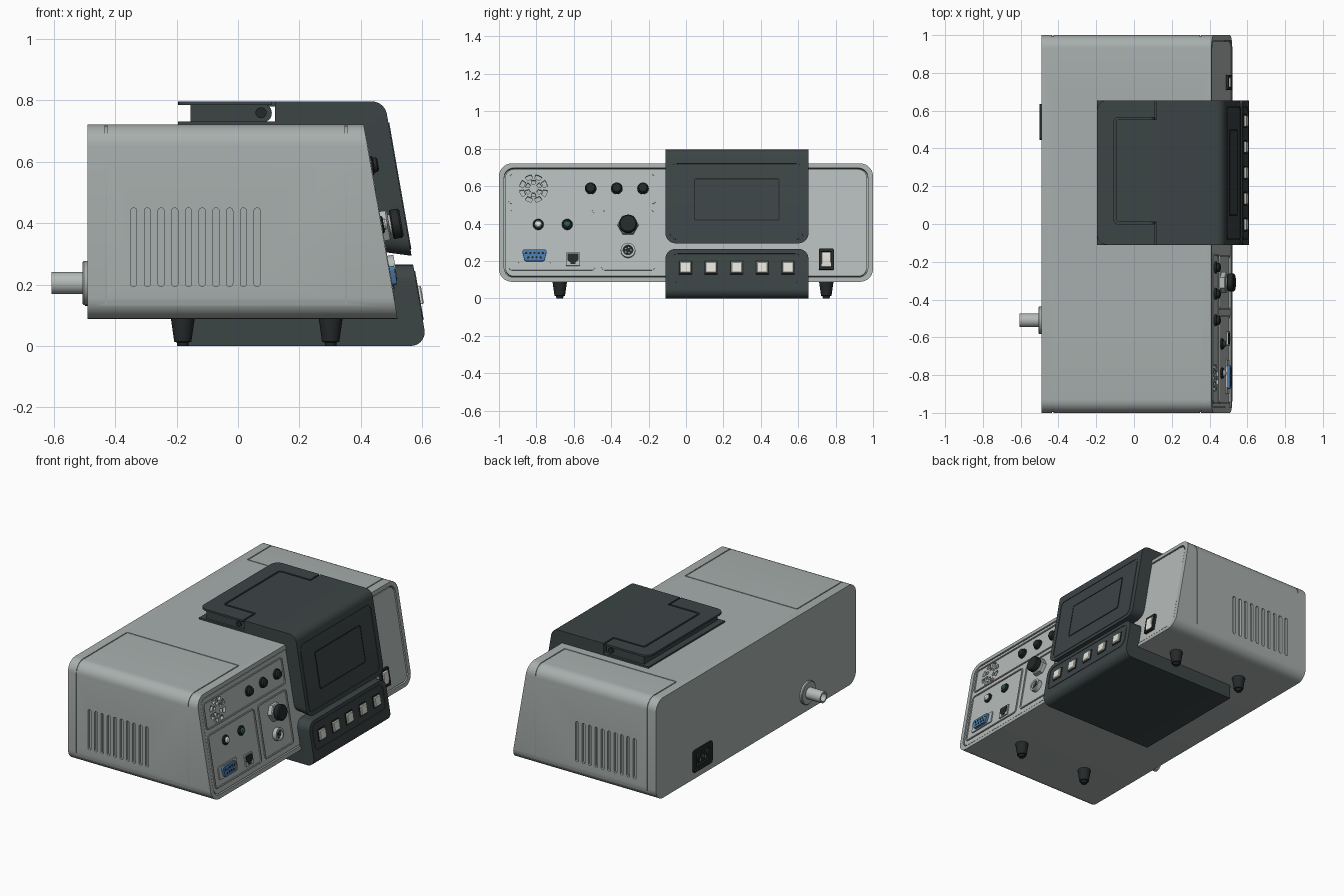
import bpy, bmesh
from math import sin, cos, tan, pi, atan, radians
from mathutils import Matrix, Vector

if "Cube" in bpy.data.objects:
    bpy.data.objects.remove(bpy.data.objects["Cube"])

T = 0.1746                       # backward lean of the control face
A = atan(T)
BODY_X, MOD_X = 0.5357, 0.617    # face planes: x = X - T * z

def mat(name, *rgb):
    m = bpy.data.materials.new(name)
    m.diffuse_color = (*rgb, 1)
    m.use_nodes = True
    m.node_tree.nodes["Principled BSDF"].inputs["Base Color"].default_value = m.diffuse_color
    return m

GREY = mat("case_grey", 0.39, 0.43, 0.42)
PANEL = mat("panel_grey", 0.46, 0.50, 0.49)
DARK = mat("charcoal", 0.045, 0.058, 0.059)
BLACK = mat("black", 0.018, 0.022, 0.022)
WHITE = mat("off_white", 0.78, 0.78, 0.72)
BLUE = mat("blue", 0.07, 0.20, 0.42)
GREEN = mat("green", 0.03, 0.11, 0.08)

def frame(u, v, o=(0, 0, 0)):
    u, v = Vector(u), Vector(v)
    n = u.cross(v)
    return Matrix([(u[k], v[k], n[k], o[k]) for k in range(3)] + [(0, 0, 0, 1)])

def face(X, y, z):
    return frame((0, 1, 0), (-sin(A), 0, cos(A)), (X - T * z, y, z))

XY = frame((1, 0, 0), (0, 1, 0))
YZ = frame((0, 1, 0), (0, 0, 1))
XZ = frame((1, 0, 0), (0, 0, 1))     # third axis is -y

def back(y, z):
    return frame((0, -1, 0), (0, 0, 1), (-0.49, y, z))

def circle(r, n=32, cx=0, cy=0):
    return [(cx + r * cos(2 * pi * i / n), cy + r * sin(2 * pi * i / n)) for i in range(n)]

def fillet(pts, radii, n=7):
    """Round the corners of a 2D outline."""
    out = []
    for i, (p, r) in enumerate(zip(pts, radii)):
        p, a, b = (Vector((*q, 0)) for q in (p, pts[i - 1], pts[(i + 1) % len(pts)]))
        if not r:
            out.append((p.x, p.y))
            continue
        d, e = (a - p).normalized(), (b - p).normalized()
        half = d.angle(e) / 2
        c = p + (d + e).normalized() * (r / sin(half))
        s = (p + d * (r / tan(half)) - c).normalized()
        f = (p + e * (r / tan(half)) - c).normalized()
        for k in range(n + 1):
            q = c + s.slerp(f, k / n).normalized() * r
            out.append((q.x, q.y))
    return out

def rrect(w, h, r, cx=0, cy=0):
    x, y = w / 2, h / 2
    return fillet([(cx - x, cy - y), (cx + x, cy - y), (cx + x, cy + y), (cx - x, cy + y)], [r] * 4)

def smooth(bm):
    bm.normal_update()
    for f in bm.faces:
        f.smooth = True
    for e in bm.edges:
        e.smooth = len(e.link_faces) == 2 and e.calc_face_angle(0) < radians(30)

def skin(bm, M, sections, loop=False):
    """Skin a stack of equal-count outlines, capped or closed into a loop."""
    rings = [[bm.verts.new(M @ Vector((p[0], p[1], w))) for p in pts] for pts, w in sections]
    n = len(rings[0])
    for a, b in list(zip(rings, rings[1:])) + ([(rings[-1], rings[0])] if loop else []):
        for i in range(n):
            bm.faces.new((a[i], a[(i + 1) % n], b[(i + 1) % n], b[i]))
    if not loop:
        bm.faces.new(rings[0][::-1])
        bm.faces.new(rings[-1])

def finish(name, bm, m=None):
    bmesh.ops.recalc_face_normals(bm, faces=bm.faces[:])
    smooth(bm)
    me = bpy.data.meshes.new(name)
    bm.to_mesh(me)
    bm.free()
    o = bpy.data.objects.new(name, me)
    bpy.context.scene.collection.objects.link(o)
    if m:
        me.materials.append(m)
    return o

def loft(name, M, sections, m, loop=False):
    bm = bmesh.new()
    skin(bm, M, sections, loop)
    return finish(name, bm, m)

def prism(name, M, pts, w0, w1, m):
    return loft(name, M, [(pts, w0), (pts, w1)], m)

def turned(name, M, prof, m, n=32):
    return loft(name, M, [(circle(r, n), w) for r, w in prof], m)

def plate(name, X, y0, y1, z0, z1, r, w0, w1, m):
    return prism(name, face(X, (y0 + y1) / 2, (z0 + z1) / 2), rrect(y1 - y0, (z1 - z0) / cos(A), r), w0, w1, m)

def rim(name, M, w, h, r, t, w0, w1, m):
    o, i = rrect(w, h, r), rrect(w - 2 * t, h - 2 * t, max(r - t, 0.002))
    return loft(name, M, [(o, w0), (o, w1), (i, w1), (i, w0)], m, loop=True)

def face_rim(name, X, y0, y1, z0, z1, r, t, w1, m):
    return rim(name, face(X, (y0 + y1) / 2, (z0 + z1) / 2), y1 - y0, (z1 - z0) / cos(A), r, t, -0.01, w1, m)

def cut(obj, prisms):
    """Subtract separate prisms, joined in one cutter mesh."""
    bm = bmesh.new()
    for M, pts, w0, w1 in prisms:
        skin(bm, M, [(pts, w0), (pts, w1)])
    c = finish("cutter", bm)
    c.hide_render = True
    b = obj.modifiers.new("cut", "BOOLEAN")
    b.object, b.operation, b.solver = c, "DIFFERENCE", "EXACT"
    bpy.context.view_layer.objects.active = obj
    bpy.ops.object.modifier_apply(modifier="cut")
    bpy.data.objects.remove(c)
    bm = bmesh.new()
    bm.from_mesh(obj.data)
    smooth(bm)
    bm.to_mesh(obj.data)
    bm.free()

# Main case: rounded section along x, front end leaned back
case = prism("case", YZ, rrect(2, 0.634, 0.07, 0, 0.405), -0.49, 0.5, GREY)
for v in case.data.vertices:
    if v.co.x > 0:
        v.co.x = BODY_X - T * v.co.z
cutters = [(face(BODY_X, 0, 0.405), rrect(1.944, 0.593, 0.05), -0.03, 0.03)]
for s, ye in ((1, 0.71), (-1, -0.495)):
    for i in range(10):          # side vents
        cutters.append((XZ, rrect(0.02, 0.255, 0.009, -0.34 + i * 0.0447, 0.322), s - 0.015, s + 0.015))
    arc = [(s * (0.93 + 0.066 * cos(k * pi / 16)), 0.652 + 0.066 * sin(k * pi / 16)) for k in range(9)]
    strip = [(ye, 0.74), (s * 1.02, 0.74), (s * 1.02, 0.06), (s * 0.996, 0.06)] + arc + [(ye, 0.718)]
    for xg in (-0.43, 0.352):    # end-cover seams
        cutters.append((YZ, strip, xg - 0.003, xg + 0.003))
    cutters.append((XY, rrect(0.774, 0.006, 0, -0.039, ye), 0.718, 0.74))
cut(case, cutters)

# Front panel with radial grille
panel = plate("front_panel", BODY_X, -0.966, 0.966, 0.119, 0.691, 0.045, -0.035, -0.004, PANEL)
slots = []
for r0, r1, n, gap in ((0.024, 0.044, 6, 0.22), (0.052, 0.075, 8, 0.14)):
    for i in range(n):
        a0, a1 = 2 * pi * i / n + gap, 2 * pi * (i + 1) / n - gap
        an = [a0 + (a1 - a0) * k / 5 for k in range(6)]
        slots.append((face(BODY_X, -0.815, 0.588), [(r1 * cos(a), r1 * sin(a)) for a in an]
                      + [(r0 * cos(a), r0 * sin(a)) for a in an[::-1]], -0.02, 0.02))
cut(panel, slots)
for y0, y1, z0, z1 in ((-0.95, -0.16, 0.505, 0.67), (-0.95, -0.485, 0.15, 0.478), (-0.452, -0.165, 0.15, 0.478)):
    face_rim("panel_border", BODY_X, y0, y1, z0, z1, 0.022, 0.008, 0.002, PANEL)

# Knobs, indicator lamps, push button and round socket
for y in (-0.51, -0.37, -0.23):
    turned("knob", face(BODY_X, y, 0.588), [(0.031, -0.01), (0.031, 0.006), (0.025, 0.009), (0.023, 0.02), (0.017, 0.024)], BLACK)
for y, m in ((-0.79, WHITE), (-0.635, GREEN)):
    M = face(BODY_X, y, 0.395)
    turned("lamp_bezel", M, [(0.029, -0.01), (0.029, 0.004), (0.024, 0.008)], BLACK)
    turned("lamp", M, [(0.019, 0), (0.019, 0.012), (0.014, 0.019), (0.006, 0.022)], m)
M = face(BODY_X, -0.31, 0.39)
turned("button_nut", M, [(0.056, -0.01), (0.056, 0.02), (0.05, 0.025)], PANEL, 6)
turned("button_collar", M, [(0.034, 0.02), (0.034, 0.035)], PANEL)
turned("push_button", M, [(0.045, 0.032), (0.048, 0.036), (0.048, 0.06), (0.042, 0.066)], BLACK)
M = face(BODY_X, -0.31, 0.255)
o, i = circle(0.039), circle(0.026)
loft("socket_ring", M, [(o, -0.01), (o, 0.022), (i, 0.022), (i, -0.01)], PANEL, loop=True)
turned("socket_core", M, [(0.027, -0.01), (0.027, 0.008)], BLACK)
for k in range(5):
    a = k * 2 * pi / 5
    prism("socket_pin", M, circle(0.004, 10, 0.015 * cos(a), 0.015 * sin(a)), 0, 0.014, PANEL)

# Serial port and network jack
M = face(BODY_X, -0.81, 0.228)
prism("serial_plate", M, rrect(0.18, 0.078, 0.008), -0.01, 0.003, PANEL)
prism("serial_port", M, fillet([(-0.053, -0.031), (0.053, -0.031), (0.067, 0.031), (-0.067, 0.031)], [0.012] * 4), 0, 0.018, BLUE)
for n, v in ((5, 0.012), (4, -0.012)):
    for k in range(n):
        prism("serial_pin", M, circle(0.006, 12, (k - (n - 1) / 2) * 0.022, v), 0.01, 0.02, BLACK)
M = face(BODY_X, -0.605, 0.21)
prism("jack_shell", M, rrect(0.074, 0.072, 0.003), -0.01, 0.004, PANEL)
prism("jack_opening", M, [(-0.013, -0.028), (0.013, -0.028), (0.013, -0.018), (0.029, -0.008), (0.029, 0.028),
                          (-0.029, 0.028), (-0.029, -0.008), (-0.013, -0.018)], 0, 0.007, BLACK)

# Power rocker switch
M = face(BODY_X, 0.75, 0.208)
rim("switch_frame", M, 0.08, 0.112, 0.005, 0.014, -0.01, 0.012, BLACK)
loft("switch_rocker", M, [(rrect(0.052, 0.084, 0), -0.01), (rrect(0.05, 0.08, 0), 0.008), (rrect(0.046, 0.036, 0, 0, 0.018), 0.018)], WHITE)

# Control module: display hood and key base, corners facing each other rounded
def hood(h):
    return fillet([(0.12, 0.70), (0.12, 0.797), (MOD_X - T * 0.797, 0.797), (0.5657 - T * h, 0.294 + h),
                   (0.46 - T * h, 0.308 + h), (0.39, 0.70)], [0, 0, 0.05, 0, 0, 0])

def base(h):
    return fillet([(-0.195, 0), (MOD_X, 0), (0.5707 + T * h, 0.265 - h), (0.465 + T * h, 0.265 - h),
                   (0.49, 0.1), (-0.195, 0.1)], [0, 0.045, 0, 0, 0, 0])

steps = [(0.055 * (1 - cos(k * pi / 16)), 0.055 * (1 - sin(k * pi / 16))) for k in range(9)]
for name, prof in (("display_hood", hood), ("key_base", base)):
    loft(name, XZ, [(prof(h), -0.655 + d) for d, h in steps] + [(prof(h), 0.11 - d) for d, h in steps[::-1]], DARK)
face_rim("display_border", MOD_X, -0.085, 0.625, 0.315, 0.727, 0.035, 0.008, 0.003, DARK)
face_rim("screen_frame", MOD_X, 0.043, 0.5, 0.415, 0.642, 0.012, 0.006, 0.003, BLACK)
plate("screen", MOD_X, 0.048, 0.495, 0.42, 0.637, 0.008, -0.01, 0.001, DARK)
face_rim("key_border", MOD_X, -0.085, 0.625, 0.085, 0.245, 0.04, 0.007, 0.003, DARK)
for k in range(5):
    M = face(MOD_X, 0.137 * k - 0.003, 0.165)
    prism("key_surround", M, rrect(0.074, 0.074, 0.004), -0.005, 0.003, BLACK)
    loft("key", M, [(rrect(0.06, 0.06, 0.004), 0), (rrect(0.06, 0.06, 0.004), 0.009), (rrect(0.052, 0.052, 0.003), 0.013)], WHITE)

# Hinged top lid around a fixed tongue
prism("lid_base", XY, rrect(0.325, 0.765, 0, -0.0325, 0.2725), 0.715, 0.732, DARK)
prism("lid_core", XZ, fillet([(-0.155, 0.73), (0.11, 0.73), (0.11, 0.788), (-0.155, 0.788)], [0, 0.027, 0.027, 0]), -0.64, 0.095, DARK)
lid = [(0.11, 0.655), (-0.195, 0.655), (-0.195, -0.11), (0.11, -0.11), (0.11, 0), (-0.105, 0), (-0.105, 0.565), (0.11, 0.565)]
prism("lid", XY, fillet(lid, [0, 0.05, 0.05, 0, 0, 0.02, 0.02, 0]), 0.785, 0.797, DARK)
prism("lid_tongue", XY, fillet([(-0.094, 0.011), (0.125, 0.011), (0.125, 0.554), (-0.094, 0.554)], [0.015, 0, 0, 0.015]), 0.78, 0.797, DARK)
for w in (-0.648, 0.09):
    prism("lid_hinge", XZ, circle(0.018, 24, 0.075, 0.76), w, w + 0.013, BLACK)

# Rear pipe and mains inlet
M = back(-0.51, 0.205)
turned("pipe_flange", M, [(0.072, -0.01), (0.072, 0.012), (0.068, 0.016)], GREY, 40)
o, i = circle(0.036), circle(0.026)
loft("rear_pipe", M, [(o, 0), (o, 0.117), (i, 0.117), (i, 0)], PANEL, loop=True)
M = back(0.54, 0.2)
rim("inlet_frame", M, 0.19, 0.14, 0.015, 0.03, -0.01, 0.009, BLACK)
prism("inlet_floor", M, rrect(0.14, 0.09, 0.01), -0.01, 0.001, DARK)
prism("inlet_block", M, [(-0.045, -0.025), (0.045, -0.025), (0.045, 0.01), (0.028, 0.027), (-0.028, 0.027), (-0.045, 0.01)], 0, 0.007, BLACK)
for u, v in ((-0.025, -0.008), (0, 0.008), (0.025, -0.008)):
    prism("inlet_pin", M, rrect(0.006, 0.016, 0, u, v), 0, 0.009, PANEL)

# Tapered feet
for x in (-0.18, 0.302):
    for y in (-0.675, 0.75):
        turned("foot", Matrix.Translation((x, y, 0)), [(0.018, 0.0), (0.02, 0.012), (0.028, 0.014), (0.038, 0.084), (0.038, 0.095)], BLACK, 28)
